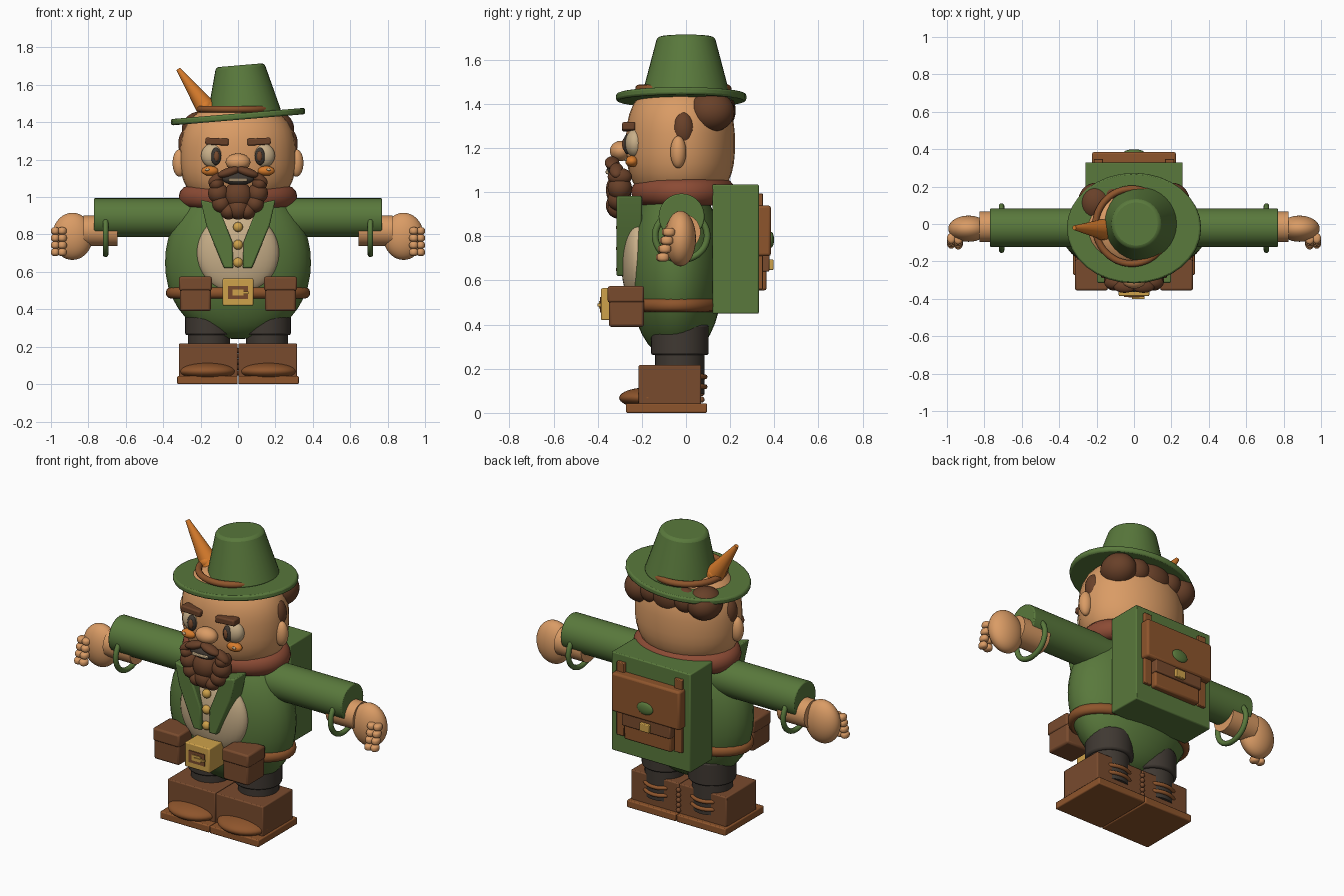
import bpy, bmesh, math
from mathutils import Vector

cube = bpy.data.objects.get("Cube")
if cube:
    bpy.data.objects.remove(cube, do_unlink=True)


def material(name, r, g, b):
    m = bpy.data.materials.new(name)
    m.use_nodes = True
    m.diffuse_color = (r, g, b, 1)
    m.node_tree.nodes["Principled BSDF"].inputs["Base Color"].default_value = (r, g, b, 1)
    return m


GREEN = material("forest green", .10, .19, .045)
SKIN = material("warm skin", .70, .33, .13)
BOOT = material("boot brown", .19, .07, .027)
LEATHER = material("tan leather", .27, .09, .025)
HAIR = material("hair brown", .14, .052, .022)
SCARF = material("rust red", .26, .07, .035)
DARK = material("charcoal", .05, .04, .032)
GOLD = material("brass", .62, .36, .07)
CREAM = material("cream", .58, .43, .25)
ORANGE = material("orange", .68, .2, .025)


def finish(name, mat, bm=None, bevel=0):
    if bm:
        mesh = bpy.data.meshes.new(name)
        bmesh.ops.recalc_face_normals(bm, faces=bm.faces[:])
        bm.to_mesh(mesh)
        bm.free()
        ob = bpy.data.objects.new(name, mesh)
        bpy.context.collection.objects.link(ob)
        bpy.ops.object.select_all(action='DESELECT')
        bpy.context.view_layer.objects.active = ob
        ob.select_set(True)
    else:
        ob = bpy.context.object
        ob.name = name
    ob.data.materials.append(mat)
    bpy.ops.object.shade_smooth_by_angle(angle=math.radians(40))
    if bevel:
        mod = ob.modifiers.new("soft edge", 'BEVEL')
        mod.width, mod.segments = bevel, 2
    return ob


def blob(name, mat, loc, size, power=2, rot=0):
    """Ellipsoid; a power above 2 makes it boxier. rot turns it in the front plane."""
    bm = bmesh.new()
    bmesh.ops.create_uvsphere(bm, u_segments=32, v_segments=20, radius=1)
    for v in bm.verts:
        r = math.hypot(v.co.x, v.co.y)
        v.co /= (r ** power + abs(v.co.z) ** power) ** (1 / power)
        v.co = Vector(a * b for a, b in zip(v.co, size))
    ob = finish(name, mat, bm)
    ob.location, ob.rotation_euler = loc, (0, math.radians(rot), 0)
    return ob


def box(name, mat, x, y, z, bevel=.006, rot=0):
    bm = bmesh.new()
    bmesh.ops.create_cube(bm, size=1)
    bmesh.ops.scale(bm, vec=(x[1] - x[0], y[1] - y[0], z[1] - z[0]), verts=bm.verts)
    ob = finish(name, mat, bm, bevel)
    ob.location = [(a + b) / 2 for a, b in (x, y, z)]
    ob.rotation_euler = (0, math.radians(rot), 0)
    return ob


def rod(name, mat, a, b, r1, r2=None, bevel=0):
    a, b = Vector(a), Vector(b)
    bm = bmesh.new()
    bmesh.ops.create_cone(bm, cap_ends=True, segments=32, radius1=r1,
                          radius2=r1 if r2 is None else r2, depth=(b - a).length)
    ob = finish(name, mat, bm, bevel)
    ob.location = (a + b) / 2
    ob.rotation_euler = (b - a).to_track_quat('Z', 'Y').to_euler()
    return ob


def ring(name, mat, loc, rx, ry, minor, rot=(0, 0, 0), height=None):
    bpy.ops.mesh.primitive_torus_add(major_radius=1, minor_radius=minor, major_segments=48)
    for v in bpy.context.object.data.vertices:
        d = Vector((v.co.x, v.co.y)).normalized()
        out = math.hypot(v.co.x, v.co.y) - 1
        v.co = (d.x * (rx + out), d.y * (ry + out), v.co.z * (height or minor) / minor)
    ob = finish(name, mat)
    ob.location, ob.rotation_euler = loc, rot
    return ob


def plate(name, mat, outline, y0, y1):
    """Front-plane outline pushed back into a slab."""
    bm = bmesh.new()
    face = bm.faces.new([bm.verts.new((x, y0, z)) for x, z in outline])
    new = bmesh.ops.extrude_face_region(bm, geom=[face])["geom"]
    bmesh.ops.translate(bm, vec=(0, y1 - y0, 0), verts=[g for g in new if isinstance(g, bmesh.types.BMVert)])
    return finish(name, mat, bm, .008)


# Torso, shirt, scarf and belt
blob("torso", GREEN, (0, -.045, .65), (.39, .215, .41), 2.1)
blob("shirt_front", CREAM, (0, -.22, .70), (.22, .075, .22))
ring("scarf", SCARF, (0, -.012, 1.0), .265, .185, .052, height=.06)
ring("belt", LEATHER, (0, -.045, .488), .36, .2, .026, height=.03)
box("buckle", GOLD, (-.082, .082), (-.385, -.25), (.42, .565))
box("buckle_opening", BOOT, (-.053, .053), (-.39, -.38), (.455, .525), 0)
box("buckle_plate", GOLD, (-.03, .03), (-.394, -.38), (.473, .507), 0)
box("buckle_pin", GOLD, (-.01, .055), (-.4, -.38), (.483, .495), 0)
for z in (.84, .745, .65):
    blob("button", GOLD, (0, -.295, z), (.026, .022, .026))

# Head and face
blob("head", SKIN, (0, -.025, 1.22), (.31, .247, .28), 2.6)
blob("nose", SKIN, (0, -.295, 1.187), (.066, .05, .046))
blob("mouth", DARK, (0, -.325, 1.098), (.085, .035, .035))
box("teeth", CREAM, (-.05, .05), (-.364, -.34), (1.083, 1.1), .004)
for x, z, r in ((0, .94, .06), (0, 1.01, .075)):
    blob("beard_middle", HAIR, (x, -.305, z), (r, .058, r))
blob("hair_back", HAIR, (0, .165, 1.37), (.1, .06, .085))

# Hat, tilted up towards the left
TILT = math.radians(-4.8)
brim = rod("hat_brim", GREEN, (0, -.022, 1.413), (0, -.022, 1.447), .36, bevel=.01)
brim.scale.y = .82
brim.rotation_euler = (0, TILT, 0)
crown = rod("hat_crown", GREEN, (.033, 0, 1.44), (.012, 0, 1.705), .2, .13, bevel=.015)
crown.rotation_euler = (0, TILT, 0)
ring("hat_band", LEATHER, (-.012, -.012, 1.47), .195, .2, .018)
feather = rod("feather", ORANGE, (-.155, -.03, 1.455), (-.32, -.02, 1.685), .058, .012)
blob("feather_base", ORANGE, (-.175, -.03, 1.485), (.045, .055, .04), rot=-35)

# Backpack
box("backpack", GREEN, (-.26, .26), (.12, .33), (.45, 1.035))
box("pack_flap", LEATHER, (-.225, .225), (.32, .385), (.71, .94), .012)
box("pack_pocket", LEATHER, (-.155, .155), (.32, .365), (.555, .73), .01)
box("pocket_flap", BOOT, (-.16, .16), (.32, .378), (.64, .715))
box("pack_clasp", GOLD, (-.032, .032), (.36, .396), (.648, .695), .004)
blob("pack_badge", GREEN, (0, .385, .785), (.052, .014, .036))

# Mirrored parts
for side, s in (("left", 1), ("right", -1)):
    def span(a, b):
        return tuple(sorted((s * a, s * b)))

    # Face
    blob(side + "_ear", SKIN, (s * .312, -.035, 1.182), (.038, .036, .073))
    blob(side + "_sideburn", HAIR, (s * .272, -.013, 1.285), (.047, .052, .08))
    blob(side + "_hair_side", HAIR, (s * .205, .115, 1.365), (.095, .105, .092))
    blob(side + "_hair_rear", HAIR, (s * .11, .16, 1.375), (.07, .06, .07))
    blob(side + "_eye", CREAM, (s * .135, -.23, 1.222), (.062, .045, .065))
    blob(side + "_iris", DARK, (s * .118, -.265, 1.218), (.028, .02, .046))
    blob(side + "_pupil", BOOT, (s * .115, -.278, 1.218), (.015, .012, .028))
    blob(side + "_cheek", ORANGE, (s * .15, -.245, 1.14), (.046, .03, .026))
    blob(side + "_cheek_shine", CREAM, (s * .165, -.273, 1.147), (.012, .006, .007))
    box(side + "_eyebrow", HAIR, span(.05, .175), (-.29, -.23), (1.278, 1.315), .008, s * -3)
    blob(side + "_moustache_inner", HAIR, (s * .05, -.335, 1.133), (.062, .033, .024), rot=s * 18)
    blob(side + "_moustache_outer", HAIR, (s * .115, -.315, 1.098), (.05, .032, .026), rot=s * 35)
    for x, z, r in ((.05, .925, .045), (.09, .965, .05), (.105, 1.02, .055), (.115, 1.07, .04)):
        blob(side + "_beard_lobe", HAIR, (s * x, -.3, z), (r, .055, r))

    # Jacket lapel, pouch and pack strap
    plate(side + "_lapel", GREEN, [(s * x, z) for x, z in (
        (.2, .985), (.11, .965), (.03, .76), (.025, .62), (.075, .62), (.17, .85))], -.315, -.2)
    box(side + "_pouch", BOOT, span(.145, .31), (-.35, -.19), (.39, .57), .012)
    box(side + "_pouch_flap", BOOT, span(.14, .315), (-.355, -.19), (.5, .575), .01)
    box(side + "_pack_tab", LEATHER, span(.165, .215), (.32, .348), (.56, .995), .004)

    # Arm and hand
    rod(side + "_sleeve", GREEN, (s * .2, -.02, .89), (s * .77, -.02, .89), .104, bevel=.006)
    ring(side + "_cuff_ring", GREEN, (s * .708, -.022, .802), .108, .118, .015,
         (0, math.pi / 2, 0))
    rod(side + "_wrist", SKIN, (s * .645, -.015, .82), (s * .825, -.015, .82), .081)
    blob(side + "_hand", SKIN, (s * .885, -.025, .79), (.108, .07, .126))
    for i in range(4):
        z = .705 + .038 * i
        y = -.108 + .009 * i
        blob(side + "_knuckle", SKIN, (s * .94, y, z), (.025, .028, .02), 2.6)
        blob(side + "_fingertip", SKIN, (s * .977, y + .004, z), (.023, .028, .02), 2.6)

    # Leg and boot
    rod(side + "_trouser_leg", DARK, (s * .152, -.028, .262), (s * .152, -.028, .4), .131, bevel=.01)
    rod(side + "_sock", DARK, (s * .155, -.028, .085), (s * .155, -.028, .27), .112)
    box(side + "_boot", BOOT, span(.002, .315), (-.215, .068), (.03, .217))
    box(side + "_sole", LEATHER, span(.002, .325), (-.272, .095), (0, .043))
    blob(side + "_toe_cap", LEATHER, (s * .163, -.175, .068), (.153, .128, .047))
    for z in (.13, .175):
        ring(side + "_lace", LEATHER, (s * .155, -.025, z), .112, .112, .011,
             (math.radians(-6), 0, 0))
for z in (.06, .09, .12, .15, .18):
    blob("lace_knot", BOOT, (0, .07, z), (.014, .014, .014))
